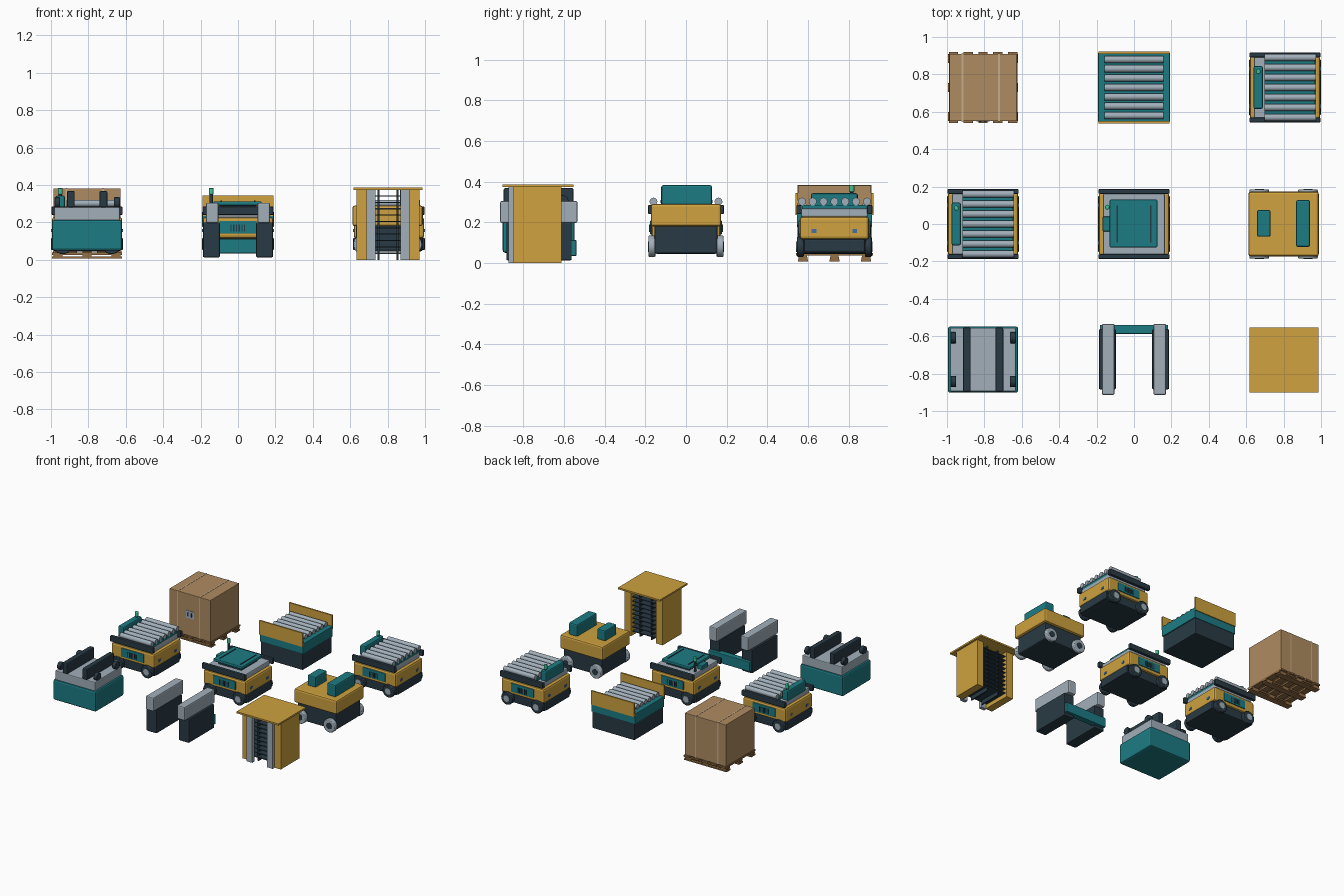
import bpy
from math import pi

# palette
def mat(name, r, g, b):
    m = bpy.data.materials.new(name)
    m.diffuse_color = (r, g, b, 1)
    return m

YEL = mat("yellow", 0.62, 0.36, 0.05)
TEAL = mat("teal", 0.012, 0.20, 0.23)
DARK = mat("dark", 0.022, 0.042, 0.058)
GREY = mat("grey", 0.36, 0.43, 0.49)
CARD = mat("cardboard", 0.43, 0.26, 0.12)
WOOD = mat("wood", 0.30, 0.16, 0.06)
TAPE = mat("tape", 0.58, 0.42, 0.26)
GREEN = mat("beacon_green", 0.05, 0.55, 0.30)
BLUE = mat("lamp_blue", 0.06, 0.16, 0.35)

OX = OY = 0.0   # origin of the station being built


def at(x, y):
    global OX, OY
    OX, OY = x, y


def finish(o, name, m, bevel):
    o.name = name
    o.data.materials.append(m)
    if bevel:
        b = o.modifiers.new("bevel", 'BEVEL')
        b.width, b.segments, b.limit_method = bevel, 2, 'ANGLE'
    return o


def box(name, x0, x1, y0, y1, z0, z1, m, bevel=0.0):
    bpy.ops.mesh.primitive_cube_add(size=1, location=(OX + (x0 + x1) / 2, OY + (y0 + y1) / 2, (z0 + z1) / 2))
    o = bpy.context.object
    o.scale = (x1 - x0, y1 - y0, z1 - z0)
    bpy.ops.object.transform_apply(location=False, rotation=False, scale=True)
    return finish(o, name, m, bevel)


def cyl(name, x, y, z, r, length, axis, m, bevel=0.0):
    rot = {'x': (0, pi / 2, 0), 'y': (pi / 2, 0, 0), 'z': (0, 0, 0)}[axis]
    bpy.ops.mesh.primitive_cylinder_add(vertices=24, radius=r, depth=length,
                                        location=(OX + x, OY + y, z), rotation=rot)
    bpy.ops.object.shade_smooth_by_angle()
    return finish(bpy.context.object, name, m, bevel)


def beacon(x, y, z):
    cyl("beacon_stem", x, y, z + 0.012, 0.009, 0.045, 'z', DARK)
    cyl("beacon_lamp", x, y, 0.367, 0.013, 0.035, 'z', GREEN, 0.004)


# mobile robot: chassis, wheels, vents, lamps, rails
def robot_base():
    box("chassis", -0.18, 0.18, -0.155, 0.155, 0.045, 0.13, DARK, 0.01)
    box("body", -0.188, 0.188, -0.17, 0.17, 0.115, 0.228, YEL, 0.014)
    box("deck", -0.165, 0.165, -0.165, 0.165, 0.225, 0.268, GREY, 0.008)
    for s in (-1, 1):
        box("end_bumper", s * 0.183 - 0.01, s * 0.183 + 0.01, -0.15, 0.15, 0.052, 0.118, DARK, 0.008)
        box("top_rail", -0.19, 0.19, s * 0.174 - 0.013, s * 0.174 + 0.013, 0.24, 0.285, DARK, 0.006)
        box("service_panel", -0.1, 0.1, s * 0.172 - 0.005, s * 0.172 + 0.005, 0.14, 0.208, TEAL, 0.004)
        for i in range(6):
            x = -0.037 + i * 0.0145
            box("vent", x - 0.003, x + 0.003, s * 0.178 - 0.003, s * 0.178 + 0.003, 0.152, 0.19, DARK)
        for t in (-1, 1):
            box("lamp", s * 0.188 - 0.004, s * 0.188 + 0.004, t * 0.1 - 0.012, t * 0.1 + 0.012, 0.148, 0.166, BLUE)
            cyl("wheel", s * 0.13, t * 0.167, 0.08, 0.05, 0.034, 'y', DARK, 0.005)
            cyl("wheel_hub", s * 0.13, t * 0.184, 0.08, 0.025, 0.008, 'y', GREY)


def roller_robot(x, y):
    at(x, y)
    robot_base()
    box("roller_bed", -0.11, 0.16, -0.16, 0.16, 0.265, 0.284, TEAL)
    for i in range(7):
        cyl("roller", 0.028, -0.16 + i * 0.0533, 0.302, 0.019, 0.275, 'x', GREY)
    box("control_tower", -0.168, -0.118, -0.115, 0.115, 0.26, 0.343, TEAL, 0.01)
    beacon(-0.143, 0.085, 0.34)


def lift_robot(x, y):
    at(x, y)
    robot_base()
    box("lift_stage", -0.1, 0.1, -0.1, 0.1, 0.265, 0.295, DARK)
    box("lift_plate", -0.13, 0.125, -0.125, 0.13, 0.29, 0.313, TEAL, 0.006)
    for s in (-1, 1):
        box("grip_strip", s * 0.09 - 0.004, s * 0.09 + 0.004, -0.1, 0.1, 0.312, 0.317, DARK)
    box("control_box", -0.168, -0.125, -0.04, 0.04, 0.265, 0.3, TEAL, 0.005)
    beacon(-0.143, 0.09, 0.3)
    cyl("beacon_post", -0.143, 0.09, 0.305, 0.009, 0.09, 'z', DARK)


roller_robot(0.807, 0.73)
roller_robot(-0.807, 0.0)
lift_robot(0.0, 0.0)

# carton on pallet
at(-0.807, 0.73)
for i in range(5):
    x = -0.158 + i * 0.079
    box("pallet_top_board", x - 0.025, x + 0.025, -0.19, 0.19, 0.037, 0.05, WOOD)
for y in (-0.155, 0, 0.155):
    box("pallet_stringer", -0.187, 0.187, y - 0.02, y + 0.02, 0.026, 0.038, WOOD)
    box("pallet_bottom_board", -0.187, 0.187, y - 0.025, y + 0.025, 0.008, 0.018, WOOD)
    for x in (-0.155, 0, 0.155):
        box("pallet_block", x - 0.025, x + 0.025, y - 0.022, y + 0.022, 0.016, 0.03, WOOD)
box("carton", -0.18, 0.18, -0.18, 0.18, 0.05, 0.382, CARD, 0.003)
for x in (-0.11, 0.085):
    box("tape_band", x - 0.005, x + 0.005, -0.1815, 0.1815, 0.05, 0.3835, TAPE)
box("carton_label", -0.035, 0.035, -0.183, -0.179, 0.19, 0.25, GREY)
for x in (-0.015, 0.012):
    box("label_mark", x - 0.006, x + 0.006, -0.185, -0.182, 0.205, 0.235, DARK)

# conveyor station
at(0, 0.73)
box("conveyor_base", -0.185, 0.185, -0.182, 0.182, 0.045, 0.18, DARK, 0.006)
box("conveyor_bed", -0.192, 0.192, -0.185, 0.185, 0.175, 0.258, TEAL, 0.004)
for s in (-1, 1):
    box("conveyor_guard", -0.19, 0.19, s * 0.186 - 0.006, s * 0.186 + 0.006, 0.235, 0.345, YEL)
for i in range(7):
    cyl("conveyor_roller", 0, -0.15 + i * 0.05, 0.275, 0.019, 0.315, 'x', GREY)

# wheeled cart with two top modules
at(0.8, 0)
box("cart_base", -0.17, 0.17, -0.155, 0.155, 0.045, 0.185, DARK, 0.01)
box("cart_body", -0.188, 0.188, -0.173, 0.173, 0.18, 0.29, YEL, 0.012)
box("small_module", -0.142, -0.07, -0.068, 0.075, 0.285, 0.37, TEAL, 0.008)
box("large_module", 0.066, 0.142, -0.122, 0.128, 0.285, 0.383, TEAL, 0.01)
for x in (-0.13, 0.13):
    for s in (-1, 1):
        cyl("cart_wheel", x, s * 0.169, 0.082, 0.053, 0.032, 'y', GREY, 0.006)
        cyl("cart_hub", x, s * 0.184, 0.082, 0.024, 0.008, 'y', DARK)

# docking base with guide walls and corner rollers
at(-0.807, -0.725)
box("dock_base", -0.188, 0.188, -0.177, 0.177, 0.05, 0.213, TEAL, 0.012)
box("dock_top", -0.175, 0.175, -0.17, 0.17, 0.21, 0.282, GREY, 0.006)
for s in (-1, 1):
    box("guide_wall", s * 0.087 - 0.021, s * 0.087 + 0.021, -0.172, 0.172, 0.28, 0.368, DARK, 0.008)
    for t in (-1, 1):
        cyl("corner_roller", s * 0.16, t * 0.117, 0.305, 0.03, 0.03, 'x', DARK, 0.004)

# twin post lift
at(0, -0.722)
for s in (-1, 1):
    box("post_lower", s * 0.142 - 0.045, s * 0.142 + 0.045, -0.162, 0.16, 0.013, 0.2, DARK, 0.006)
    box("post_upper", s * 0.138 - 0.034, s * 0.138 + 0.034, -0.192, 0.188, 0.197, 0.305, GREY, 0.008)
box("cross_beam", -0.183, 0.183, 0.135, 0.183, 0.035, 0.112, TEAL, 0.004)

# roofed rack with slats
at(0.802, -0.73)
box("rack_roof", -0.184, 0.184, -0.172, 0.176, 0.374, 0.387, YEL)
for s in (-1, 1):
    box("rack_side", s * 0.138 - 0.03, s * 0.138 + 0.03, -0.118, 0.118, 0, 0.376, YEL)
    box("front_rail", s * 0.09 - 0.024, s * 0.09 + 0.024, -0.143, -0.115, 0, 0.376, GREY)
    box("slat_upright", s * 0.05 - 0.005, s * 0.05 + 0.005, -0.09, 0.09, 0, 0.376, DARK)
for i in range(10):
    z = 0.035 + i * 0.034
    box("rack_slat", -0.11, 0.11, -0.105, 0.105, z - 0.003, z + 0.003, DARK)
